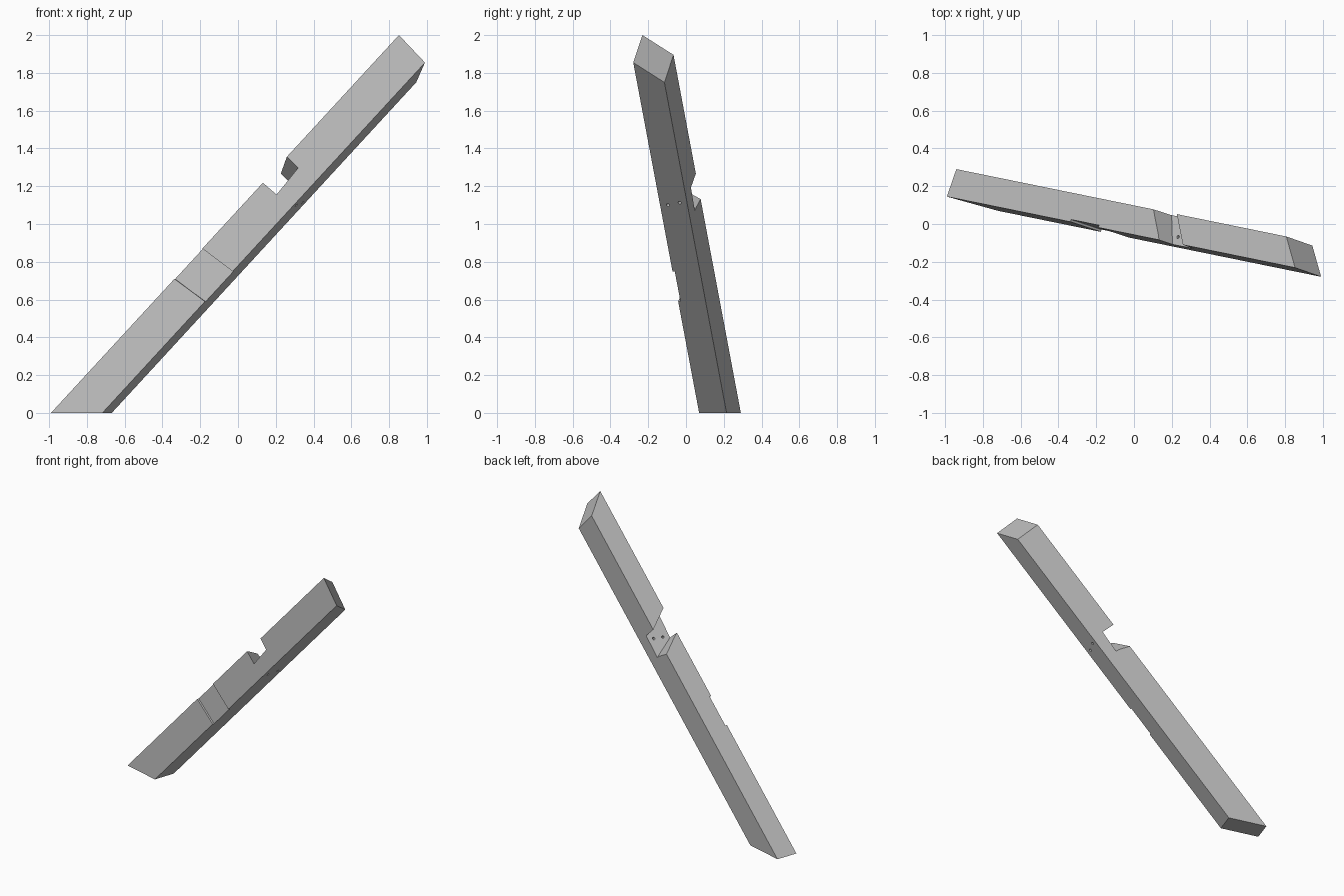
import bpy, bmesh
from mathutils import Vector, Matrix

if "Cube" in bpy.data.objects:
    bpy.data.objects.remove(bpy.data.objects["Cube"])

# Beam frame: local x runs along the length, y across the width, z front to back
WIDTH, DEPTH = 0.206, 0.153
along = Vector((0.921, -0.188, 1.0)).normalized()
back = Vector((0.267, 0.961, -0.065))
back = (back - along * back.dot(along)).normalized()
across = back.cross(along).normalized()
frame = Matrix((along, across, back)).transposed().to_4x4()
frame.translation = Vector((-0.99, 0.145, 0.0))

wood = bpy.data.materials.new("light_grey")
wood.use_nodes = True
colour = (0.52, 0.52, 0.52, 1)
wood.diffuse_color = colour
wood.node_tree.nodes["Principled BSDF"].inputs["Base Color"].default_value = colour


def add_object(name, bm):
    bmesh.ops.recalc_face_normals(bm, faces=bm.faces[:])
    mesh = bpy.data.meshes.new(name)
    bm.to_mesh(mesh)
    bm.free()
    mesh.materials.append(wood)
    obj = bpy.data.objects.new(name, mesh)
    bpy.context.collection.objects.link(obj)
    return obj


def block(name, near, far):
    """Solid between two matching four-point outlines, in world space."""
    bm = bmesh.new()
    a = [bm.verts.new(p) for p in near]
    b = [bm.verts.new(p) for p in far]
    bm.faces.new(a)
    bm.faces.new(b)
    for i in range(4):
        j = (i + 1) % 4
        bm.faces.new((a[i], a[j], b[j], b[i]))
    return add_object(name, bm)


def local(*p):
    return frame @ Vector(p)


def stretch(p, q, before, after):
    """Two points on the line through p and q, run past both ends."""
    p, q = Vector(p), Vector(q)
    return p.lerp(q, -before), p.lerp(q, 1 + after)


def drill(name, start, end, radius=0.009):
    bm = bmesh.new()
    bmesh.ops.create_cone(bm, cap_ends=True, segments=16, radius1=radius,
                          radius2=radius, depth=(end - start).length)
    turn = (end - start).to_track_quat("Z", "Y").to_matrix().to_4x4()
    bm.transform(Matrix.Translation((start + end) / 2) @ turn)
    return add_object(name, bm)


# Beam: level cut at the foot, slanted cut at the head
corners = [(0, 0), (WIDTH, 0), (WIDTH, DEPTH), (0, DEPTH)]
foot = []
for y, z in corners:
    p = local(0, y, z)
    foot.append(p - along * (p.z / along.z))
head = [local(s, y, z) for s, (y, z) in zip((2.745, 2.738, 2.608, 2.615), corners)]
beam = block("slanted_beam", foot, head)
cutters = []

# Shallow housing across the front face
rails = [stretch((s0, 0), (s1, WIDTH), 0.2, 0.2)
         for s0, s1 in ((0.974, 1.002), (1.194, 1.221))]
outline = [*rails[0], *reversed(rails[1])]
cutters.append(block("housing_cutter", [local(*p, -0.05) for p in outline],
                     [local(*p, 0.0125) for p in outline]))

# Deep skewed notch in the upper face
front = [(1.663, -0.05), (1.678, 0.098), (1.861, 0.086), (1.860, -0.05)]
rear = [(1.555, -0.05), (1.591, 0.116), (1.753, 0.108), (1.752, -0.05)]
pairs = [stretch((*f, 0), (*r, DEPTH), 0.3, 0.3) for f, r in zip(front, rear)]
cutters.append(block("notch_cutter", [local(*a) for a, _ in pairs],
                     [local(*b) for _, b in pairs]))

# Bolt holes: housing to back, notch to underside, and upright through the foot
holes = [((1.100, 0.076, 0.012), (1.246, 0.100, DEPTH)),
         ((1.107, 0.157, 0.012), (1.244, 0.178, DEPTH)),
         ((1.700, 0.100, 0.046), (1.706, WIDTH, 0.044)),
         ((1.715, 0.105, 0.112), (1.730, WIDTH, 0.112))]
for a, b in holes:
    a, b = stretch(a, b, 0.25, 0.25)
    cutters.append(drill("hole_cutter", local(*a), local(*b)))
for x, y in ((-0.79, 0.21), (-0.803, 0.135)):
    cutters.append(drill("foot_hole_cutter", Vector((x, y, -0.1)), Vector((x, y, 0.5))))

# Cut everything out of the beam, then drop the cutters
bpy.context.view_layer.objects.active = beam
for cutter in cutters:
    mod = beam.modifiers.new("cut", "BOOLEAN")
    mod.operation = "DIFFERENCE"
    mod.solver = "EXACT"
    mod.object = cutter
    bpy.ops.object.modifier_apply(modifier=mod.name)
    bpy.data.objects.remove(cutter)
